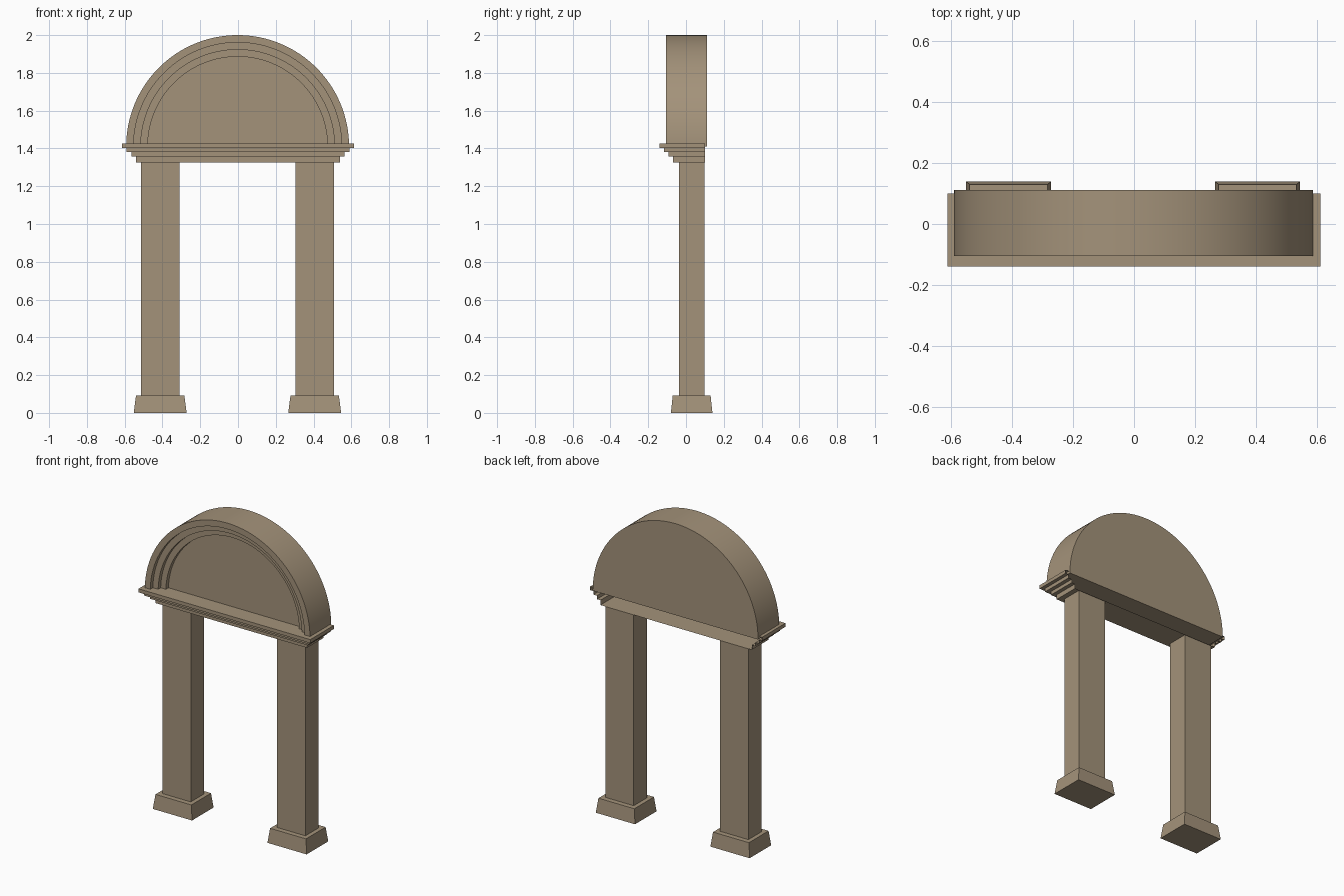
import bpy, bmesh, math

if "Cube" in bpy.data.objects:
    bpy.data.objects.remove(bpy.data.objects["Cube"])

stone = bpy.data.materials.new("warm_stone")
stone.diffuse_color = (0.37, 0.29, 0.195, 1)
stone.use_nodes = True
stone.node_tree.nodes["Principled BSDF"].inputs["Base Color"].default_value = stone.diffuse_color


def finish(name, bm, smooth=False):
    bmesh.ops.remove_doubles(bm, verts=bm.verts, dist=1e-5)
    bmesh.ops.recalc_face_normals(bm, faces=bm.faces)
    me = bpy.data.meshes.new(name)
    bm.to_mesh(me)
    bm.free()
    if smooth:
        me.shade_smooth()
        me.set_sharp_from_angle(angle=math.radians(30))
    me.materials.append(stone)
    ob = bpy.data.objects.new(name, me)
    bpy.context.collection.objects.link(ob)
    return ob


def tapered_box(name, cx, cy, levels):
    """levels: (half width, half depth, z) for bottom and top"""
    bm = bmesh.new()
    rings = [[bm.verts.new((cx + sx * w, cy + sy * d, z))
              for sx, sy in ((-1, -1), (1, -1), (1, 1), (-1, 1))]
             for w, d, z in levels]
    a, b = rings
    for i in range(4):
        j = (i + 1) % 4
        bm.faces.new((a[i], a[j], b[j], b[i]))
    bm.faces.new(a[::-1])
    bm.faces.new(b)
    return finish(name, bm)


# Pillars and flared plinths
for side, cx in (("left", -0.412), ("right", 0.406)):
    tapered_box(side + "_plinth", cx, 0.03, [(0.14, 0.11, 0), (0.128, 0.10, 0.093)])
    tapered_box(side + "_pillar", cx, 0.03, [(0.101, 0.067, 0.093), (0.101, 0.067, 1.326)])

# Stepped cornice: a shell that is open at the back
bm = bmesh.new()
steps = [(0.613, -0.139, 1.426, 1.403), (0.59, -0.116, 1.403, 1.38),
         (0.565, -0.092, 1.38, 1.357), (0.54, -0.068, 1.357, 1.326)]
rows = []
for w, front, z_top, z_bottom in steps:
    for z in (z_top, z_bottom):
        rows.append([bm.verts.new(p) for p in
                     ((-w, 0.101, z), (-w, front, z), (w, front, z), (w, 0.101, z))])
for a, b in zip(rows, rows[1:]):
    for i in range(3):
        bm.faces.new((a[i], b[i], b[i + 1], a[i + 1]))
bm.faces.new(rows[0])
bm.faces.new(rows[-1][::-1])
finish("stepped_cornice", bm)

# Half-round tympanum with three recessed steps, swept from a (radius, y) profile
profile = [(0, 0.111), (0.59, 0.111), (0.59, -0.105), (0.551, -0.105),
           (0.551, -0.079), (0.513, -0.079), (0.513, -0.053),
           (0.476, -0.053), (0.476, -0.027), (0, -0.027)]
segments = 64
bm = bmesh.new()
axis = {0: bm.verts.new((-0.002, 0.111, 1.41)), 9: bm.verts.new((-0.002, -0.027, 1.41))}
rows = []
for s in range(segments + 1):
    t = math.pi * s / segments
    rows.append([axis.get(i) or bm.verts.new((-0.002 + r * math.cos(t), y, 1.41 + r * math.sin(t)))
                 for i, (r, y) in enumerate(profile)])
for a, b in zip(rows, rows[1:]):
    for i in range(len(profile) - 1):
        corners = list(dict.fromkeys((a[i], a[i + 1], b[i + 1], b[i])))
        bm.faces.new(corners)
bm.faces.new(rows[0])
bm.faces.new(rows[-1][::-1])
finish("arched_tympanum", bm, smooth=True)
